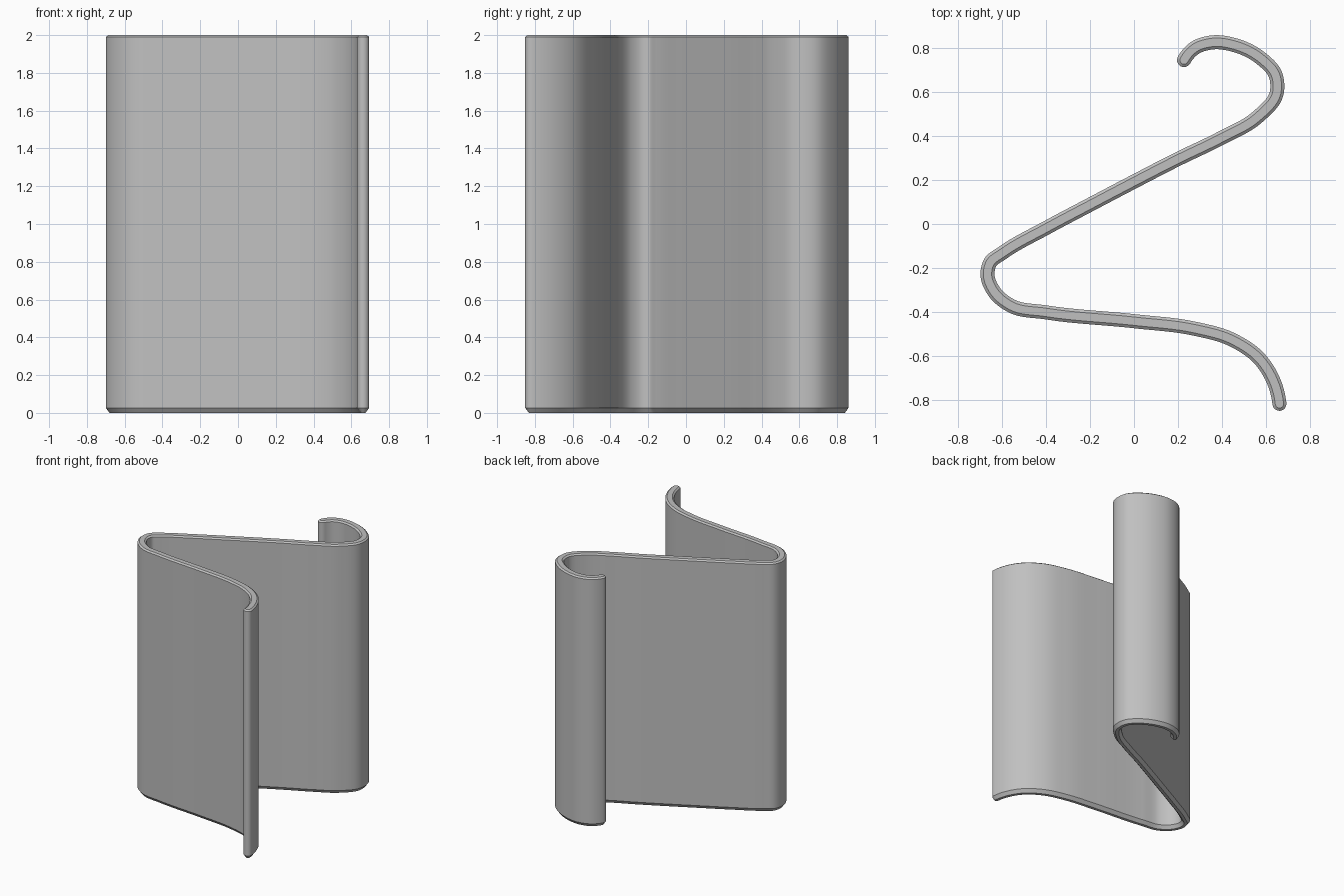
import bpy, bmesh, math
from mathutils import Vector

if "Cube" in bpy.data.objects:
    bpy.data.objects.remove(bpy.data.objects["Cube"])

# Centreline of the folded strip, from the back hook to the front lip
PATH = [(0.228, 0.747), (0.275, 0.801), (0.36, 0.828), (0.46, 0.815), (0.575, 0.758),
        (0.645, 0.68), (0.65, 0.595), (0.56, 0.485), (0.40, 0.393), (0.20, 0.296),
        (0.0, 0.193), (-0.20, 0.088), (-0.40, -0.018), (-0.60, -0.132), (-0.655, -0.175),
        (-0.668, -0.228), (-0.635, -0.312), (-0.56, -0.373), (-0.40, -0.403),
        (0.0, -0.443), (0.28, -0.478), (0.44, -0.524), (0.57, -0.612),
        (0.635, -0.713), (0.663, -0.82)]
HALF = 0.032                       # half of the strip thickness
# (height, half thickness): wide chamfer at the bottom, small one at the top
LEVELS = [(0.0, 0.012), (0.027, HALF), (1.99, HALF), (2.0, 0.019)]
STEPS, CAP = 8, 8


def smooth_path(pts, steps):
    """Chord-length spline through the points; returns positions and tangents."""
    p = [Vector(q) for q in pts]
    n = len(p)
    slopes = []
    for i in range(n):
        if 0 < i < n - 1:
            a, b = p[i] - p[i - 1], p[i + 1] - p[i]
            la, lb = a.length, b.length
            slopes.append((a / la * lb + b / lb * la) / (la + lb))
        else:
            slopes.append(None)
    for end, other, d in ((0, 1, p[1] - p[0]), (n - 1, n - 2, p[-1] - p[-2])):
        slopes[end] = 2 * d / d.length - slopes[other]
    out = []
    for i in range(n - 1):
        h = (p[i + 1] - p[i]).length
        for k in range(steps + (i == n - 2)):
            t = k / steps
            pos = (p[i] * (2*t**3 - 3*t*t + 1) + slopes[i] * h * (t**3 - 2*t*t + t)
                   + p[i + 1] * (3*t*t - 2*t**3) + slopes[i + 1] * h * (t**3 - t*t))
            tan = ((p[i] - p[i + 1]) * (6*t*t - 6*t) / h + slopes[i] * (3*t*t - 4*t + 1)
                   + slopes[i + 1] * (3*t*t - 2*t))
            out.append((pos, tan.normalized()))
    return out


def outline(path, r):
    """Counter-clockwise outline: right side, round end, left side, round end."""
    def side(s):
        return [p + Vector((t.y, -t.x)) * r * s for p, t in path]

    def cap(p, t):
        n = Vector((t.y, -t.x))
        return [p + (n * math.cos(a) + t * math.sin(a)) * r
                for a in (math.pi * k / CAP for k in range(1, CAP))]
    (p0, t0), (p1, t1) = path[0], path[-1]
    return side(1) + cap(p1, t1) + side(-1)[::-1] + cap(p0, -t0)


path = smooth_path(PATH, STEPS)
m = len(path)
bm = bmesh.new()
rings = [[bm.verts.new((q.x, q.y, z)) for q in outline(path, r)] for z, r in LEVELS]
count = len(rings[0])

# Walls and chamfers
for lo, hi in zip(rings, rings[1:]):
    for i in range(count):
        j = (i + 1) % count
        bm.faces.new((lo[i], lo[j], hi[j], hi[i]))

# Flat top and bottom rims
for ring in (rings[0], rings[-1]):
    left = ring[m + CAP - 1:2 * m + CAP - 1][::-1]
    for i in range(m - 1):
        bm.faces.new((ring[i], ring[i + 1], left[i + 1], left[i]))
    bm.faces.new(ring[m - 1:m + CAP])
    bm.faces.new(ring[2 * m + CAP - 2:] + [ring[0]])
bmesh.ops.recalc_face_normals(bm, faces=bm.faces)

mesh = bpy.data.meshes.new("folded_strip")
bm.to_mesh(mesh)
bm.free()
strip = bpy.data.objects.new("folded_strip", mesh)
bpy.context.collection.objects.link(strip)

# Plain grey material
grey = bpy.data.materials.new("grey")
grey.diffuse_color = (0.53, 0.53, 0.53, 1)
grey.use_nodes = True
grey.node_tree.nodes["Principled BSDF"].inputs["Base Color"].default_value = grey.diffuse_color
mesh.materials.append(grey)

# Smooth curved walls, crisp rim edges
bpy.context.view_layer.objects.active = strip
strip.select_set(True)
bpy.ops.object.shade_smooth_by_angle(angle=math.radians(28))
